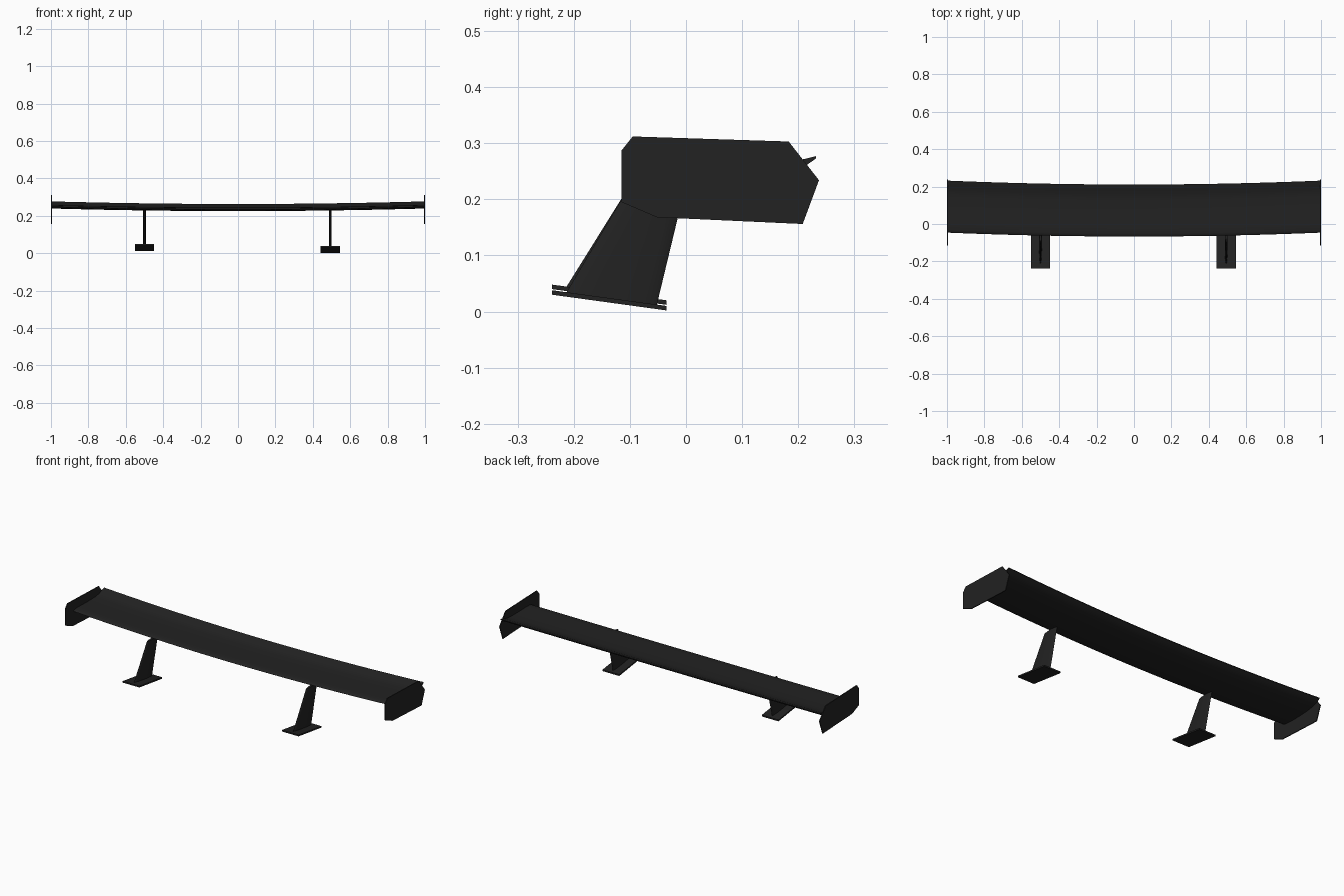
import bpy, math

if "Cube" in bpy.data.objects:
    bpy.data.objects.remove(bpy.data.objects["Cube"])

mat = bpy.data.materials.new("satin_black")
mat.diffuse_color = (0.016, 0.016, 0.016, 1)
mat.use_nodes = True
mat.node_tree.nodes["Principled BSDF"].inputs["Base Color"].default_value = mat.diffuse_color


def loft(name, rings, smooth=True):
    """Skin a list of equal-length closed rings and cap both ends."""
    n = len(rings[0])
    verts = [p for r in rings for p in r]
    faces = [(i * n + j, i * n + (j + 1) % n, (i + 1) * n + (j + 1) % n, (i + 1) * n + j)
             for i in range(len(rings) - 1) for j in range(n)]
    faces += [tuple(reversed(range(n))), tuple(range(len(verts) - n, len(verts)))]
    me = bpy.data.meshes.new(name)
    me.from_pydata(verts, [], faces)
    me.materials.append(mat)
    ob = bpy.data.objects.new(name, me)
    bpy.context.collection.objects.link(ob)
    bpy.ops.object.select_all(action='DESELECT')
    ob.select_set(True)
    bpy.context.view_layer.objects.active = ob
    bpy.ops.object.mode_set(mode='EDIT')
    bpy.ops.mesh.select_all(action='SELECT')
    bpy.ops.mesh.normals_make_consistent(inside=False)
    bpy.ops.object.mode_set(mode='OBJECT')
    if smooth:
        bpy.ops.object.shade_smooth_by_angle(angle=math.radians(35))
    return ob


# Wing blade: inverted aerofoil with a kicked-up lip, bowed along the span
profile = [(-0.046, 0.250), (-0.038, 0.245), (-0.015, 0.241), (0.03, 0.239), (0.09, 0.240),
           (0.15, 0.244), (0.19, 0.251), (0.215, 0.261), (0.232, 0.273), (0.232, 0.277),
           (0.207, 0.271), (0.185, 0.262), (0.15, 0.257), (0.08, 0.256), (0.0, 0.258),
           (-0.03, 0.257), (-0.042, 0.254)]
rings = []
for i in range(25):
    x = -0.996 + 1.992 * i / 24
    k = 1 - x * x
    rings.append([(x, y - 0.021 * k, z - 0.014 * k) for y, z in profile])
loft("wing_blade", rings)

# End plates
outline = [(-0.115, 0.287), (-0.095, 0.312), (0.183, 0.303), (0.237, 0.234),
           (0.208, 0.156), (-0.052, 0.168), (-0.115, 0.195)]
for side, s in (("left", -1), ("right", 1)):
    loft("end_plate_" + side, [[(s * x, y, z) for y, z in outline] for x in (0.995, 1.0)], False)

# Struts and tilted feet; the left foot sits slightly higher
for side, cx, dz in (("left", -0.5, 0.01), ("right", 0.493, 0.0)):
    strut = []
    for t in range(5):
        f = t / 4
        y0, y1 = -0.215 + 0.118 * f, -0.052 + 0.053 * f
        z0, z1 = 0.031 + dz + (0.199 - dz) * f, 0.012 + dz + (0.22 - dz) * f
        ring = []
        for k in range(16):
            a = 2 * math.pi * k / 16
            u = 0.5 - 0.5 * math.cos(a)
            ring.append((cx + 0.007 * math.sin(a), y0 + (y1 - y0) * u, z0 + (z1 - z0) * u))
        strut.append(ring)
    loft("strut_" + side, strut)
    foot = [(-0.239, 0.030 + dz), (-0.035, 0.002 + dz), (-0.035, 0.010 + dz), (-0.239, 0.038 + dz)]
    loft("foot_" + side, [[(x, y, z) for y, z in foot] for x in (cx - 0.052, cx + 0.052)], False)
